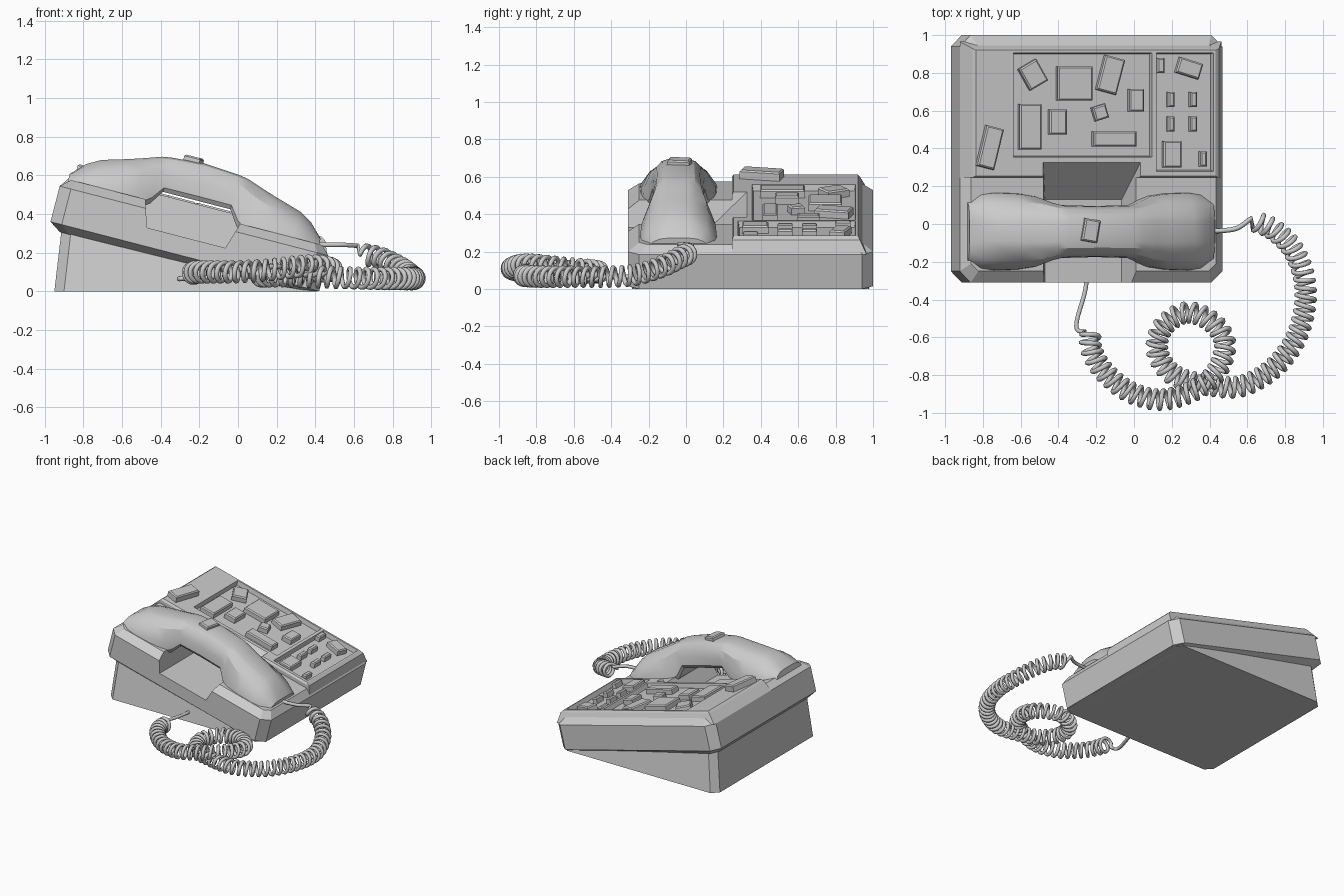
import bpy, bmesh, math
from mathutils import Matrix, Vector

if "Cube" in bpy.data.objects:
    bpy.data.objects.remove(bpy.data.objects["Cube"])

# Tilted frame of the phone body: u along the slope, y across, w off the surface
TILT = Matrix.Translation((-0.97, 0, 0.36)) @ Matrix.Rotation(math.radians(14.5), 4, 'Y')


def loft(name, rings, tf=TILT):
    """Skin equal-length rings of points, cap both ends, keep it above the ground."""
    bm = bmesh.new()
    rows = []
    for ring in rings:
        pts = [tf @ Vector(p) for p in ring]
        rows.append([bm.verts.new((p.x, p.y, max(p.z, 0))) for p in pts])
    n = len(rows[0])
    for a, b in zip(rows, rows[1:]):
        for i in range(n):
            bm.faces.new((a[i], a[(i + 1) % n], b[(i + 1) % n], b[i]))
    bm.faces.new(rows[0])
    bm.faces.new(rows[-1])
    bmesh.ops.recalc_face_normals(bm, faces=bm.faces)
    me = bpy.data.meshes.new(name)
    bm.to_mesh(me)
    bm.free()
    ob = bpy.data.objects.new(name, me)
    bpy.context.collection.objects.link(ob)
    return ob


def plan(u0, u1, y0, y1, w, c=0.0):
    """Rectangle at height w, with chamfered corners when c > 0."""
    if c == 0:
        return [(u0, y0, w), (u1, y0, w), (u1, y1, w), (u0, y1, w)]
    return [(u0 + c, y0, w), (u1 - c, y0, w), (u1, y0 + c, w), (u1, y1 - c, w),
            (u1 - c, y1, w), (u0 + c, y1, w), (u0, y1 - c, w), (u0, y0 + c, w)]


def cut(ob, cutters):
    bpy.context.view_layer.objects.active = ob
    for c in cutters:
        c.hide_render = True
        m = ob.modifiers.new("cut", 'BOOLEAN')
        m.operation, m.solver, m.object = 'DIFFERENCE', 'EXACT', c
        bpy.ops.object.modifier_apply(modifier=m.name)


def to_u(x, w=0.28):
    return (x + 0.97 - 0.25 * w) / 0.968


# Wedge base on the ground
base = [plan(-0.95, 0.41, -0.29, 0.98, 0, 0.05)]
base.append([(x * 0.965 + 0.01, (y - 0.345) * 0.95 + 0.345, 0.36 - 0.2586 * (x + 0.97) + 0.015)
             for x, y, z in base[0]])
loft("wedge_base", base, Matrix.Identity(4))

# Main body slab
body = loft("body", [plan(0.06, 1.39, -0.26, 0.95, -0.04, 0.05),
                     plan(0, 1.436, -0.31, 1.0, 0, 0.06),
                     plan(0, 1.436, -0.31, 1.0, 0.19, 0.06),
                     plan(0.05, 1.39, -0.25, 0.94, 0.235, 0.04)])

# Raised key panel
panel = loft("key_panel", [plan(0.0, 1.43, 0.245, 0.965, 0.19),
                           plan(0.05, 1.40, 0.245, 0.93, 0.262),
                           plan(0.065, 1.375, 0.255, 0.92, 0.277)])

# Finger recess through body and panel, and the two key trays
dip = loft("recess_cutter", [plan(0.49, 0.91, -0.6, 0.13, 0.095),
                             plan(0.43, 0.97, -0.6, 0.34, 0.29)])
trays = []
for x0, x1, y0, y1 in [(-0.64, 0.10, 0.35, 0.91), (0.115, 0.425, 0.275, 0.91)]:
    u0, u1 = to_u(x0), to_u(x1)
    trays.append(loft("tray_cutter", [plan(u0 + 0.01, u1 - 0.01, y0 + 0.01, y1 - 0.01, 0.242),
                                      plan(u0, u1, y0, y1, 0.30)]))
cut(body, [dip])
cut(panel, [dip] + trays)
for c in [dip] + trays:
    bpy.data.objects.remove(c)


# Keys: bevelled blocks
def key(name, x, y, sx, sy, rot=0, w0=0.23, w1=0.285, tf=None):
    a, b, e = sx / 2, sy / 2, 0.008
    m = TILT @ Matrix.Translation((to_u(x, w1), y, 0)) @ Matrix.Rotation(math.radians(rot), 4, 'Z')
    loft(name, [plan(-a, a, -b, b, w0), plan(-a, a, -b, b, w1 - e),
                plan(-a + e, a - e, -b + e, b - e, w1)], m)


keys = [(-.53, .79, .11, .13, 30), (-.31, .745, .19, .18, 0), (-.12, .79, .11, .19, -15),
        (.016, .655, .08, .12, 0), (-.175, .59, .075, .075, 17), (-.545, .515, .12, .24, 0),
        (-.40, .54, .095, .13, 0), (-.10, .45, .235, .08, 0), (.296, .825, .13, .085, -17),
        (.143, .84, .04, .08, 0), (.37, .345, .035, .08, 0), (.206, .37, .1, .14, 0)]
keys += [(x, y, .036, .08, 0) for x in (.20, .317) for y in (.66, .53)]
for i, k in enumerate(keys):
    key(f"key_{i + 1}", *k)
key("side_key", -.757, .405, .095, .22, -14, 0.26, 0.325)
key("handset_button", -.225, -.035, .085, .12, -10, 0.45, 0.512)

# Handset: half stations (offset, top, bottom, half width, top half width), mirrored
half = [(0.0, .491, .295, .135, .085), (.18, .478, .295, .14, .088), (.23, .47, .22, .155, .09),
        (.31, .442, .16, .19, .095), (.40, .413, .15, .205, .095), (.53, .375, .15, .21, .085),
        (.60, .335, .155, .20, .085), (.67, .265, .17, .165, .10)]
rings = []
for s, t, b, hw, ht in [(-h[0],) + h[1:] for h in half[:0:-1]] + half:
    h = t - b
    side = [(hw * .88, b), (hw, b + h * .12), (hw * .97, b + h * .45),
            (hw * .5 + ht * .55, b + h * .78), (ht, t - h * .05), (ht * .6, t)]
    ring = side + [(-y, w) for y, w in reversed(side)]
    rings.append([(.705 + s, y - .04, w) for y, w in ring])
handset = loft("handset", rings)
bpy.context.view_layer.objects.active = handset
handset.select_set(True)
bpy.ops.object.shade_smooth_by_angle(angle=math.radians(28))

# Coiled cord: centre line resampled, then wound into a helix
centre = [(.65, .01, .19), (.74, -.03, .17), (.84, -.13, .12), (.9, -.28, .075), (.905, -.44, .066),
          (.85, -.62, .066), (.73, -.77, .066), (.56, -.86, .07), (.38, -.85, .075),
          (.21, -.80, .08), (.125, -.68, .08), (.15, -.55, .085), (.27, -.47, .09),
          (.40, -.51, .10), (.48, -.62, .11), (.45, -.76, .125), (.34, -.87, .13),
          (.15, -.93, .11), (-.02, -.89, .10), (-.15, -.79, .10), (-.22, -.68, .10),
          (-.235, -.58, .09)]
centre = [Vector(p) for p in centre]


def spline(pts, steps=40):
    """Catmull-Rom curve through the points."""
    ext = [2 * pts[0] - pts[1]] + pts + [2 * pts[-1] - pts[-2]]
    out = []
    for i in range(len(pts) - 1):
        a, b, c, d = ext[i:i + 4]
        for k in range(steps):
            t = k / steps
            out.append(0.5 * (2 * b + (c - a) * t + (2 * a - 5 * b + 4 * c - d) * t * t
                              + (3 * b - a - 3 * c + d) * t ** 3))
    return out + [pts[-1]]


fine = spline(centre)
coil, angle, pitch = [], 0.0, 0.047
for p, q in zip(fine, fine[1:]):
    tan = (q - p).normalized()
    side = tan.cross(Vector((0, 0, 1))).normalized()
    up = side.cross(tan)
    turn = (q - p).length / pitch * math.tau
    for k in range(2):
        a = angle + turn * k / 2
        coil.append(p.lerp(q, k / 2) + 0.048 * (side * math.cos(a) + up * math.sin(a)))
    angle += turn

# Plain leads into the handset and the base
lead_in = spline([Vector(p) for p in [(.38, -.035, .24), (.47, -.035, .24), (.55, -.02, .24),
                                      (.62, .03, .235)]], 6)
lead_out = spline([Vector(p) for p in [(-.26, -.57, .07), (-.3, -.56, .065), (-.3, -.5, .065),
                                       (-.26, -.36, .065), (-.245, -.24, .065)]], 6)
path = lead_in + coil + lead_out
cu = bpy.data.curves.new("cord", 'CURVE')
cu.dimensions = '3D'
cu.bevel_depth, cu.bevel_resolution, cu.use_fill_caps = 0.013, 1, True
sp = cu.splines.new('POLY')
sp.points.add(len(path) - 1)
for pt, co in zip(sp.points, path):
    pt.co = (*co, 1)
bpy.context.collection.objects.link(bpy.data.objects.new("cord", cu))
